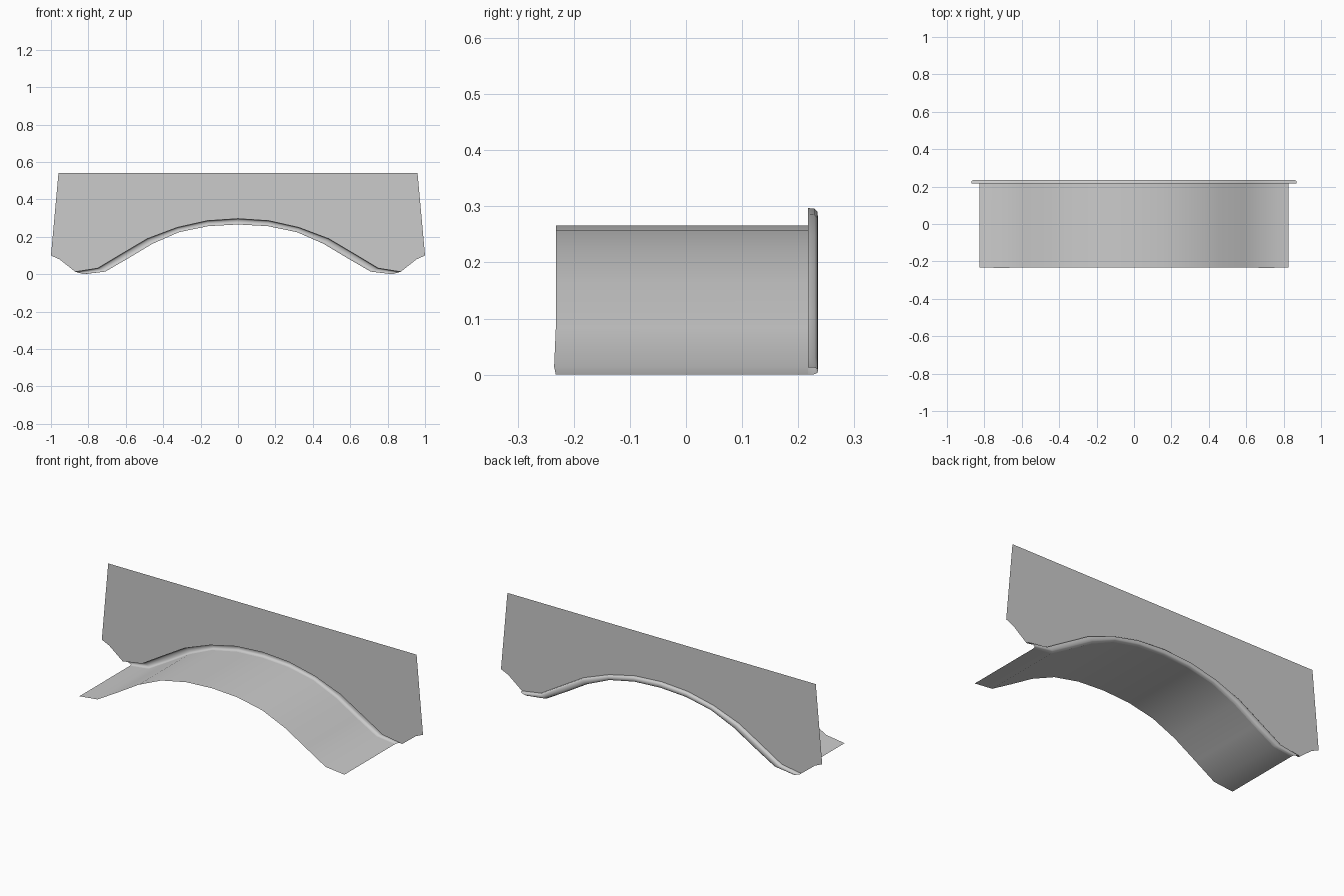
import bpy

if "Cube" in bpy.data.objects:
    bpy.data.objects.remove(bpy.data.objects["Cube"])

# Half profiles (x, z) from the crown out to the foot
ARCH = [(0, 0.266), (0.16, 0.257), (0.315, 0.225), (0.457, 0.163),
        (0.59, 0.083), (0.71, 0.014), (0.825, 0.0)]
EDGE = [(0, 0.297), (0.165, 0.286), (0.325, 0.25), (0.485, 0.19),
        (0.62, 0.11), (0.75, 0.032), (0.87, 0.013)]
CORNER = [(0.955, 0.08), (1.0, 0.10), (0.96, 0.54)]
PLATE_Y = 0.217


def mirrored(half):
    return [(-x, z) for x, z in half[:0:-1]] + half


def make(name, verts, faces, smooth):
    mesh = bpy.data.meshes.new(name)
    mesh.from_pydata(verts, [], faces)
    ob = bpy.data.objects.new(name, mesh)
    bpy.context.collection.objects.link(ob)
    if smooth:
        bpy.ops.object.select_all(action='DESELECT')
        ob.select_set(True)
        bpy.context.view_layer.objects.active = ob
        bpy.ops.object.shade_smooth_by_angle(angle=0.9)
    return ob


def loft(name, rows):
    n = len(rows[0])
    verts = [v for row in rows for v in row]
    faces = [(r * n + i, r * n + i + 1, (r + 1) * n + i + 1, (r + 1) * n + i)
             for r in range(len(rows) - 1) for i in range(n - 1)]
    return make(name, verts, faces, True)


arch, edge = mirrored(ARCH), mirrored(EDGE)

# Curved sheet under the arch, slightly flared at the front feet
front = [(x, -0.235 if 0.65 < abs(x) < 0.8 else -0.232, z) for x, z in arch]
back = [(x, PLATE_Y, z) for x, z in arch]
loft("arch_underside", [back, front])

# Rolled lip joining the sheet to the plate
section = [(0, PLATE_Y), (0.06, 0.229), (0.25, 0.234), (0.5, 0.235),
           (0.8, 0.234), (0.96, 0.229), (1, PLATE_Y)]
rows = [[(a[0] + (b[0] - a[0]) * t, y, a[1] + (b[1] - a[1]) * t)
         for a, b in zip(arch, edge)] for t, y in section]
loft("rolled_lip", rows[::-1])

# Flat fascia plate above the arch
outline = edge + CORNER + [(-x, z) for x, z in CORNER[::-1]]
make("fascia_plate", [(x, PLATE_Y, z) for x, z in outline],
     [tuple(range(len(outline)))], False)
